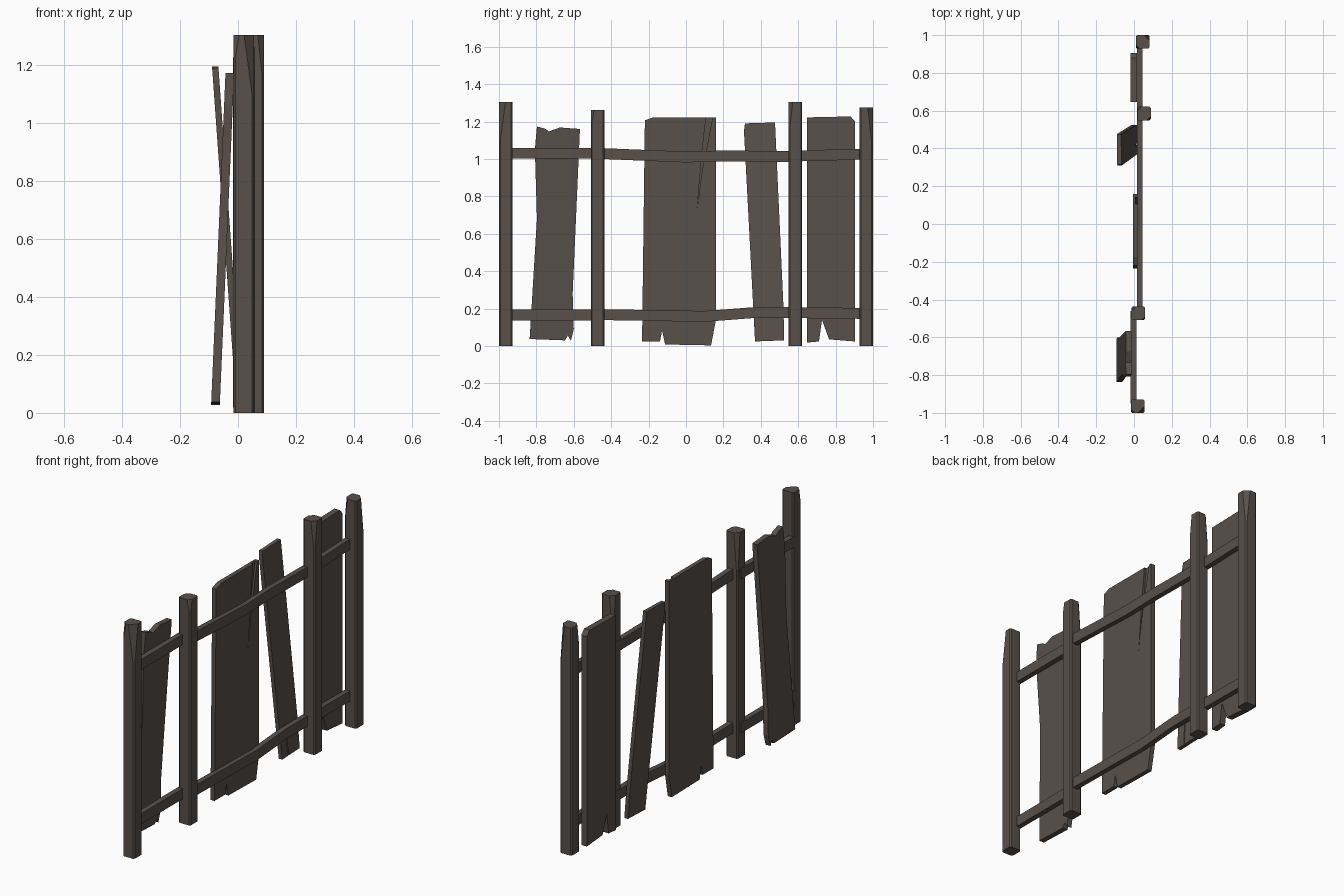
import bpy
import bmesh
from mathutils import Vector

cube = bpy.data.objects.get("Cube")
if cube:
    bpy.data.objects.remove(cube, do_unlink=True)

wood = bpy.data.materials.new("weathered_brown_wood")
wood.use_nodes = True
colour = (0.098, 0.080, 0.068, 1)
wood.diffuse_color = colour
bsdf = wood.node_tree.nodes["Principled BSDF"]
bsdf.inputs["Base Color"].default_value = colour
bsdf.inputs["Roughness"].default_value = 0.9


def finish(bm, name):
    bmesh.ops.recalc_face_normals(bm, faces=bm.faces)
    mesh = bpy.data.meshes.new(name)
    bm.to_mesh(mesh)
    bm.free()
    mesh.materials.append(wood)
    ob = bpy.data.objects.new(name, mesh)
    bpy.context.collection.objects.link(ob)
    return ob


def slab(name, outline, x_low, x_high, thick, height=1.2):
    """Extrude a y-z outline along x, leaning from x_low at the foot to x_high at the top."""
    bm = bmesh.new()
    verts = [bm.verts.new((x_low + (x_high - x_low) * z / height, y, z)) for y, z in outline]
    face = bm.faces.new(verts)
    out = bmesh.ops.extrude_face_region(bm, geom=[face])
    moved = [v for v in out["geom"] if isinstance(v, bmesh.types.BMVert)]
    bmesh.ops.translate(bm, verts=moved, vec=(thick, 0, 0))
    return finish(bm, name)


def rail(name, centres, x, width=0.058, thick=0.03):
    """A slightly crooked rail following (y, z) centres."""
    lower = [(y, z - width / 2) for y, z in centres]
    upper = [(y, z + width / 2) for y, z in reversed(centres)]
    return slab(name, lower + upper, x, x, thick)


def post(name, x, y, height, chips, width=0.072):
    """Square post with eased corners; chips are (x side, y side, depth, length)."""
    bm = bmesh.new()
    bmesh.ops.create_cube(bm, size=1)
    bmesh.ops.scale(bm, verts=bm.verts, vec=(width, width, height))
    bmesh.ops.translate(bm, verts=bm.verts, vec=(x, y, height / 2))
    edges = [e for e in bm.edges if abs(e.verts[0].co.z - e.verts[1].co.z) > 0.5]
    bmesh.ops.bevel(bm, geom=edges, offset=0.007, segments=1, affect="EDGES")
    for sx, sy, depth, length in chips:
        normal = Vector((sx, sy, depth / length))
        corner = Vector((x + sx * width / 2, y + sy * width / 2, height - length))
        cut = bmesh.ops.bisect_plane(bm, geom=bm.verts[:] + bm.edges[:] + bm.faces[:],
                                     plane_co=corner, plane_no=normal, clear_outer=True)
        rim = [e for e in cut["geom_cut"] if isinstance(e, bmesh.types.BMEdge)]
        bmesh.ops.holes_fill(bm, edges=rim)
    return finish(bm, name)


def groove(board, outline, x_low, x_high, depth):
    """Carve a shallow split into a board."""
    cutter = slab("split_cutter", outline, x_low, x_high, depth)
    cutter.hide_render = True
    mod = board.modifiers.new("split", "BOOLEAN")
    mod.operation = "DIFFERENCE"
    mod.solver = "EXACT"
    mod.object = cutter
    bpy.context.view_layer.objects.active = board
    bpy.ops.object.modifier_apply(modifier=mod.name)
    bpy.data.objects.remove(cutter, do_unlink=True)


# Upright posts
post("end_post_front", 0.02, -0.964, 1.305, [(1, -1, 0.035, 0.26), (-1, -1, 0.02, 0.12)])
post("inner_post_front", 0.023, -0.473, 1.262, [(-1, 1, 0.022, 0.3), (1, -1, 0.018, 0.1)])
post("inner_post_back", 0.054, 0.585, 1.305, [(1, -1, 0.022, 0.2), (-1, 1, 0.022, 0.25)])
post("end_post_back", 0.046, 0.964, 1.275, [(1, 1, 0.028, 0.25), (-1, -1, 0.02, 0.15)])

# Cross rails, three bays each
rail("upper_rail_front", [(-0.95, 1.03), (-0.46, 1.03)], -0.018)
rail("upper_rail_middle", [(-0.48, 1.03), (0, 1.01), (0.2, 1.016), (0.6, 1.012)], 0.015)
rail("upper_rail_back", [(0.57, 1.015), (0.95, 1.026)], 0.015)
rail("lower_rail_front", [(-0.95, 0.166), (-0.46, 0.166)], -0.018)
rail("lower_rail_middle", [(-0.48, 0.168), (0.1, 0.158), (0.36, 0.178), (0.6, 0.178)], 0.015)
rail("lower_rail_back", [(0.57, 0.178), (0.95, 0.174)], 0.015)

# Broken boards
slab("leaning_board_front", [
    (-0.836, 0.037), (-0.647, 0.03), (-0.632, 0.055), (-0.615, 0.027), (-0.6, 0.09),
    (-0.606, 0.28), (-0.567, 1.16), (-0.674, 1.168), (-0.733, 1.147), (-0.75, 1.16),
    (-0.797, 1.174), (-0.808, 1.05), (-0.797, 0.68)], -0.094, -0.042, 0.03)

wide = slab("wide_board", [
    (-0.235, 0.024), (-0.139, 0.024), (-0.128, 0.083), (-0.112, 0.008), (0.134, 0.003),
    (0.16, 0.14), (0.16, 1.222), (-0.176, 1.222), (-0.22, 1.206)], -0.006, -0.006, 0.025)
groove(wide, [(0.06, 0.74), (0.085, 0.93), (0.148, 1.25), (0.11, 1.25), (0.085, 1.03)],
       0.007, 0.007, 0.05)

tilted = slab("tilted_board", [
    (0.369, 0.024), (0.524, 0.03), (0.522, 0.19), (0.476, 1.195), (0.315, 1.19),
    (0.31, 1.147)], -0.004, -0.09, 0.022)
groove(tilted, [(0.412, 0.22), (0.43, -0.01), (0.422, -0.01)], 0.01, -0.076, 0.03)

slab("notched_board_back", [
    (0.647, 0.018), (0.711, 0.024), (0.727, 0.14), (0.765, 0.035), (0.904, 0.024),
    (0.904, 1.2), (0.88, 1.227), (0.647, 1.222)], -0.018, -0.018, 0.034)
